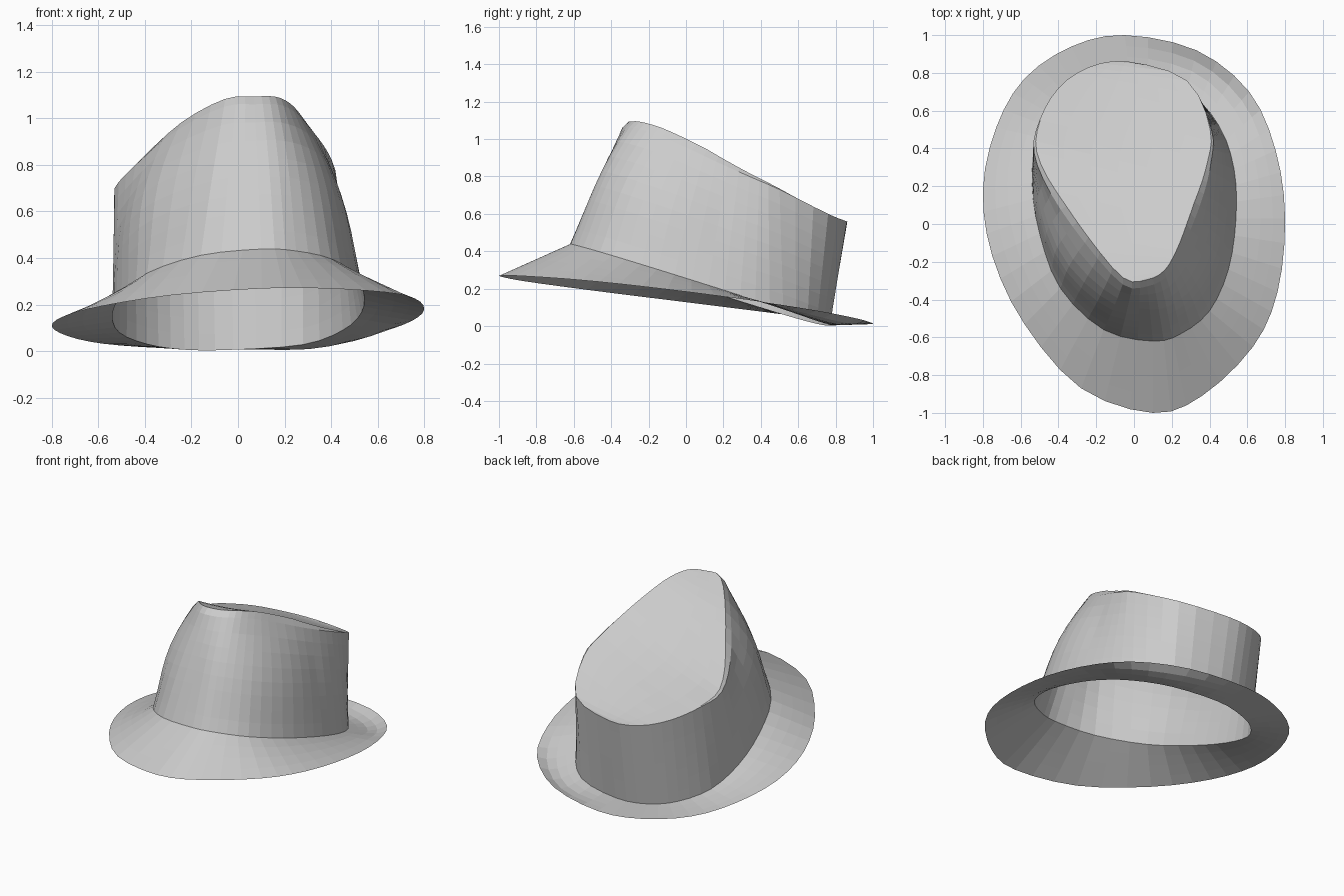
import bpy
import bmesh
from math import pi, sin
from mathutils import Vector

SEGMENTS = 48

old = bpy.context.scene.objects.get("Cube")
if old:
    bpy.data.objects.remove(old, do_unlink=True)

felt = bpy.data.materials.new("light_grey_felt")
felt.use_nodes = True
grey = (0.6, 0.6, 0.6, 1)
felt.diffuse_color = grey
felt.node_tree.nodes["Principled BSDF"].inputs["Base Color"].default_value = grey


def closed_curve(keys):
    """Resample key points to an even closed Catmull-Rom ring."""
    points = [Vector(k) for k in keys]
    count = len(points)
    steps = SEGMENTS // count
    ring = []
    for i in range(count):
        a, b, c, d = (points[(i + k - 1) % count] for k in range(4))
        for s in range(steps):
            t = s / steps
            ring.append(0.5 * (2 * b + (c - a) * t
                               + (2 * a - 5 * b + 4 * c - d) * t ** 2
                               + (3 * b - a - 3 * c + d) * t ** 3))
    return ring


def blend(first, second, t):
    return [a.lerp(b, t) for a, b in zip(first, second)]


def build(name, rows, closed):
    """Skin a list of equal-length point rows with quads."""
    bm = bmesh.new()
    grid = [[bm.verts.new(p) for p in row] for row in rows]
    width = len(rows[0])
    for low, high in zip(grid, grid[1:]):
        for i in range(width if closed else width - 1):
            j = (i + 1) % width
            bm.faces.new((low[i], low[j], high[j], high[i]))
    bmesh.ops.remove_doubles(bm, verts=bm.verts, dist=.0005)
    mesh = bpy.data.meshes.new(name)
    bm.to_mesh(mesh)
    bm.free()
    mesh.materials.append(felt)
    bpy.context.collection.objects.link(bpy.data.objects.new(name, mesh))


# Rings run from the front, round by +x, to the back and on by -x
outer_keys = [(.1, -1), (.36, -.91), (.63, -.65), (.76, -.36),
              (.8, .03), (.75, .39), (.61, .7), (.33, .92),
              (-.05, 1), (-.33, .94), (-.58, .77), (-.73, .51),
              (-.8, .18), (-.75, -.17), (-.58, -.53), (-.28, -.87)]
base_keys = [(.1, -.62), (.25, -.58), (.4, -.46), (.5, -.24),
             (.54, .03), (.53, .29), (.45, .52), (.28, .7),
             (-.02, .77), (-.23, .73), (-.39, .63), (-.51, .46),
             (-.54, .22), (-.5, -.05), (-.39, -.34), (-.16, -.56)]
shoulder_keys = [(.07, -.33, 1.06), (.17, -.28, 1.06), (.24, -.17, 1.03), (.3, -.03, .97),
                 (.37, .16, .88), (.41, .34, .8), (.41, .5, .73), (.28, .76, .6),
                 (-.03, .86, .56), (-.24, .83, .57), (-.4, .72, .61), (-.5, .55, .66),
                 (-.53, .38, .7), (-.44, .16, .8), (-.26, -.1, .95), (-.06, -.32, 1.05)]

edge = closed_curve([(x, y, .14 - .125 * y + .035 * x + .025 * x * x)
                     for x, y in outer_keys])
base = closed_curve([(x, y, max(.006, .24 - .315 * y + .03 * x)) for x, y in base_keys])
shoulder = closed_curve(shoulder_keys)

# Brim, sloping from the tilted edge to the crown, dipping at the back
brim = []
for step in range(5):
    t = step / 4
    ring = blend(edge, base, t)
    for p in ring:
        dip = .2 * max(0, p.x) * max(0, p.y - .4) * sin(pi * t)
        p.z = max(0, p.z - dip)
    brim.append(ring)
build("brim", brim, True)

# Crown wall, swelling at the front corners
wall = []
for step in range(9):
    t = step / 8
    ring = blend(base, shoulder, t)
    for p in ring:
        out = Vector((p.x, p.y - .1, 0)).normalized()
        swell = abs(out.x) * max(0, .2 - out.y)
        p += out * .075 * swell * sin(pi * t ** 1.3)
    wall.append(ring)
build("crown_wall", wall, True)

# Bevelled lip that fades out towards the back
centre = Vector((0, .35, 0))
lip = []
for p in shoulder:
    fade = min(1, max(0, (.6 - p.y) / .5))
    inward = centre - p
    inward.z = 0
    lip.append(p + inward.normalized() * .035 * fade + Vector((0, 0, .033 * fade)))
build("crown_lip", [shoulder, lip], True)

# Crown top, spanned from side to side with a shallow dip
rows = []
for i in range(SEGMENTS // 2 + 1):
    a, b = lip[i], lip[-i % SEGMENTS]
    row = [a.lerp(b, k / 6) for k in range(7)]
    for k, p in enumerate(row):
        p.z -= .02 * (a - b).length * sin(pi * k / 6)
    rows.append(row)
build("crown_top", rows[::-1], False)
